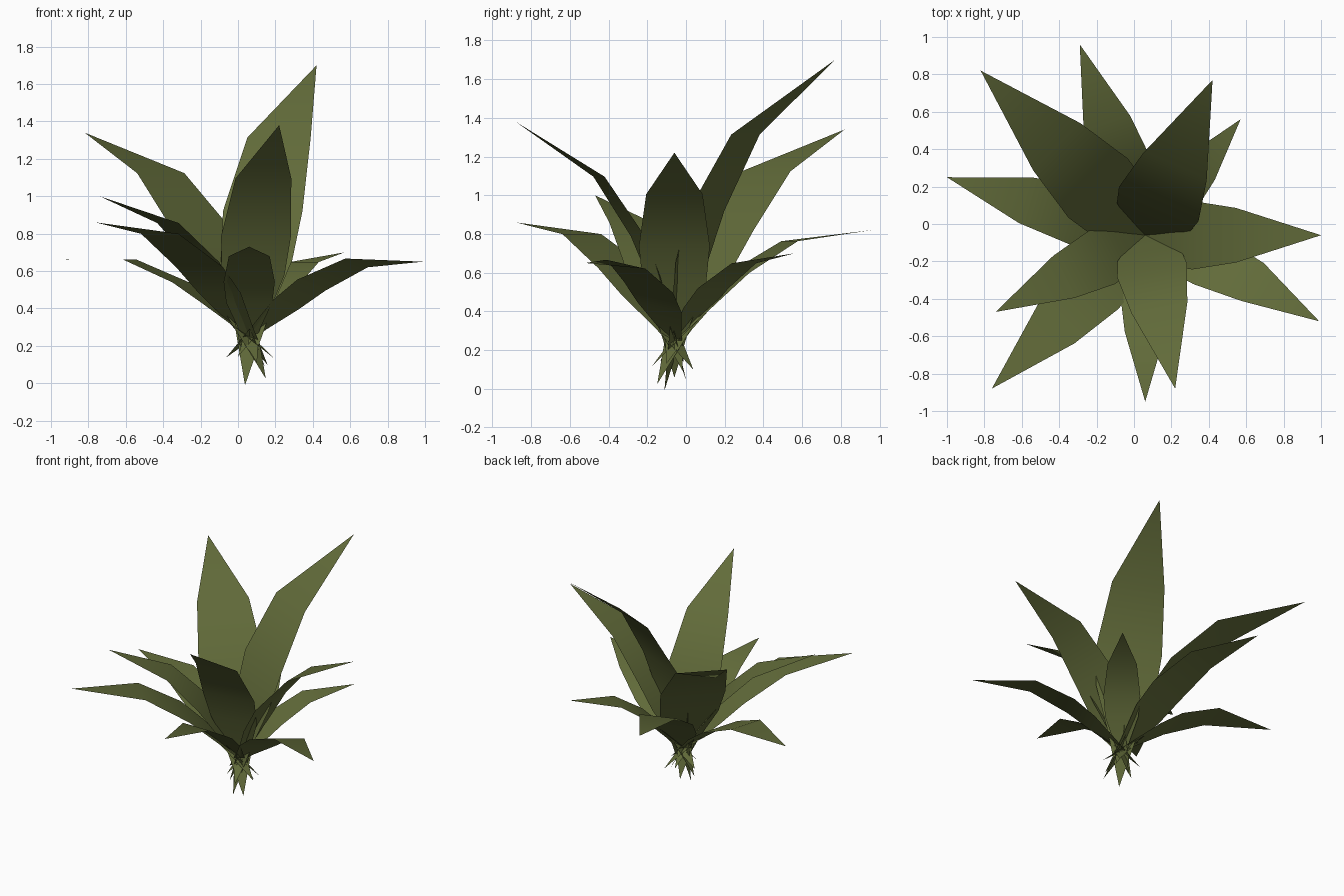
import bpy, bmesh, math
from mathutils import Vector, Matrix

if "Cube" in bpy.data.objects:
    bpy.data.objects.remove(bpy.data.objects["Cube"])

green = bpy.data.materials.new("olive leaf green")
green.diffuse_color = (0.122, 0.148, 0.042, 1)
green.use_nodes = True
green.node_tree.nodes["Principled BSDF"].inputs["Base Color"].default_value = green.diffuse_color

# Leaf template: distance from root, angle above root-tip line, half width
ROWS = [(0, 0, 0), (0.2, 17, 0.055), (0.35, 16.3, 0.106), (0.49, 15, 0.118),
        (0.714, 10.3, 0.094), (1, 0, 0)]
CROWN = Vector((0.06, -0.06, 0.25))      # every leaf crosses the plant axis here
PIVOT = Vector((0.130, 0, 0.040))        # the same point in the template


def leaf(name, tip, roll=0):
    """Pointed bent blade running through the crown out to the tip."""
    to_tip = Vector(tip) - CROWN
    local = Vector((1, 0, 0)) - PIVOT
    scale = to_tip.length / local.length
    azimuth = math.atan2(to_tip.y, to_tip.x)
    pitch = math.atan2(to_tip.z, to_tip.xy.length) - math.atan2(local.z, local.x)
    turn = (Matrix.Rotation(math.radians(roll), 3, to_tip)
            @ Matrix.Rotation(azimuth, 3, 'Z') @ Matrix.Rotation(-pitch, 3, 'Y'))
    bm = bmesh.new()
    rows = []
    for d, ang, w in ROWS:
        a = math.radians(ang)
        sides = (-w, w) if w else (0,)
        rows.append([bm.verts.new(CROWN + turn @ (
            (Vector((d * math.cos(a), s, d * math.sin(a))) - PIVOT) * scale)) for s in sides])
    for a, b in zip(rows, rows[1:]):
        f = bm.faces.new(a + b[::-1] if len(a) == 1 else [a[0]] + b + [a[1]])
        f.smooth = True
        f.normal_update()
        if f.normal.z < 0:
            f.normal_flip()
    me = bpy.data.meshes.new(name)
    bm.to_mesh(me)
    bm.free()
    me.materials.append(green)
    bpy.context.collection.objects.link(bpy.data.objects.new(name, me))


# Tall inner leaves
for i, tip in enumerate([(0.42, 0.77, 1.70), (-0.82, 0.82, 1.34),
                         (0.22, -0.88, 1.38), (1.0, -0.06, 1.22)]):
    leaf(f"tall_leaf_{i + 1}", tip)

# Middle leaves
for i, tip in enumerate([(-0.74, -0.47, 1.0), (-0.76, -0.88, 0.86), (-0.29, 0.96, 0.82)]):
    leaf(f"middle_leaf_{i + 1}", tip)

# Low outer leaves
for i, (tip, roll) in enumerate([((0.06, -0.95, 0.73), 0), ((0.57, 0.56, 0.70), 0),
                                 ((-1.0, 0.25, 0.66), 0), ((0.99, -0.52, 0.65), -12)]):
    leaf(f"low_leaf_{i + 1}", tip, roll)
